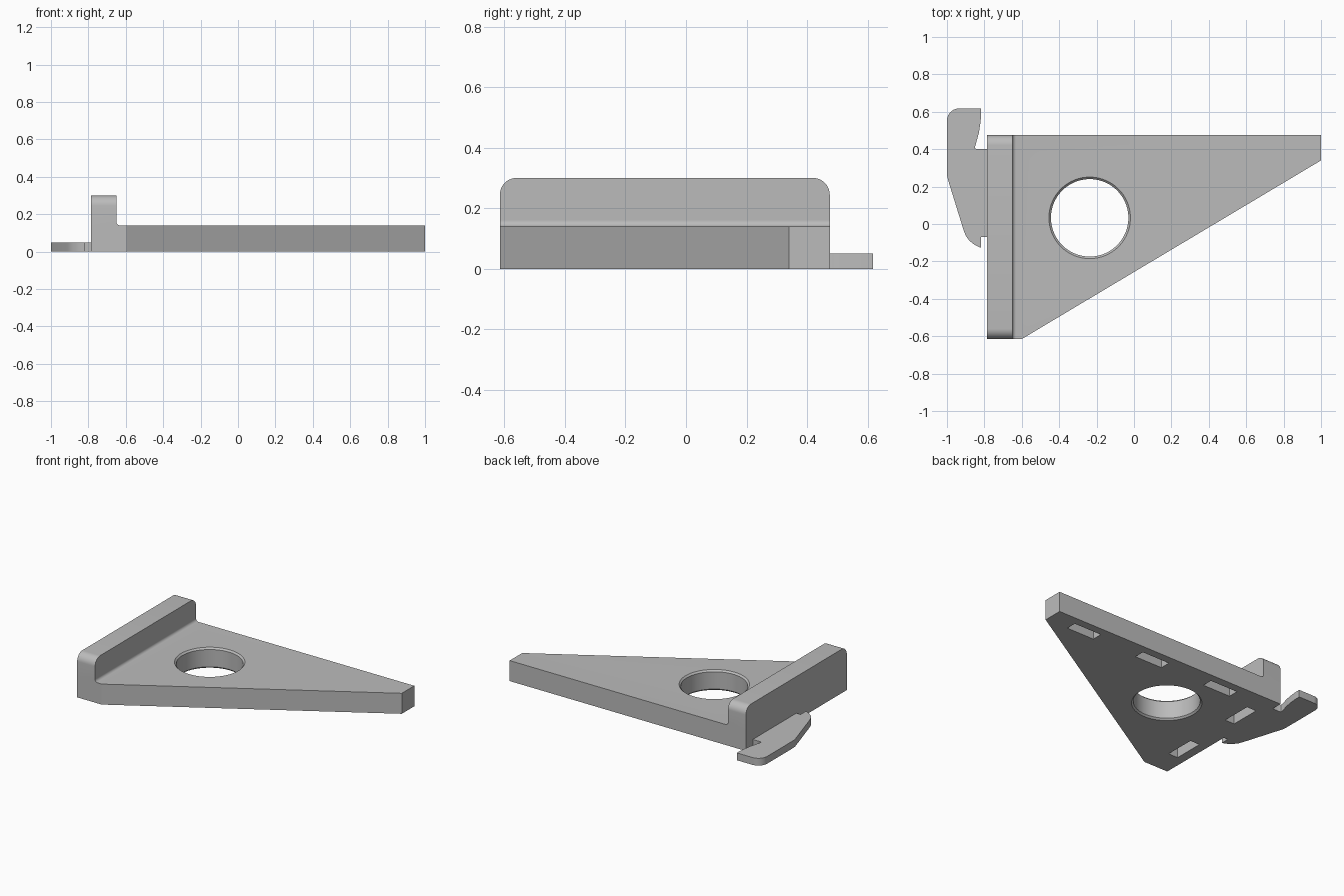
import bpy, bmesh, math
from mathutils import Vector

cube = bpy.data.objects.get("Cube")
if cube:
    bpy.data.objects.remove(cube, do_unlink=True)

grey = bpy.data.materials.new("plain grey")
grey.use_nodes = True
grey.diffuse_color = (0.5, 0.5, 0.5, 1)
grey.node_tree.nodes["Principled BSDF"].inputs["Base Color"].default_value = (0.5, 0.5, 0.5, 1)


def add_object(name, bm):
    bmesh.ops.recalc_face_normals(bm, faces=bm.faces)
    mesh = bpy.data.meshes.new(name)
    bm.to_mesh(mesh)
    bm.free()
    mesh.materials.append(grey)
    obj = bpy.data.objects.new(name, mesh)
    bpy.context.collection.objects.link(obj)
    return obj


def prism(name, points, axis, start, end):
    """Extrude a closed outline along x, y or z."""
    bm = bmesh.new()
    verts = []
    for p in points:
        co = list(p)
        co.insert(axis, start)
        verts.append(bm.verts.new(co))
    face = bm.faces.new(verts)
    geom = bmesh.ops.extrude_face_region(bm, geom=[face])["geom"]
    shift = Vector((0, 0, 0))
    shift[axis] = end - start
    bmesh.ops.translate(bm, vec=shift, verts=[g for g in geom if isinstance(g, bmesh.types.BMVert)])
    return add_object(name, bm)


def lathe(name, centre, profile, sides=96):
    """Stack of rings with caps."""
    bm = bmesh.new()
    rings = []
    for r, z in profile:
        angles = [2 * math.pi * i / sides for i in range(sides)]
        rings.append([bm.verts.new((centre[0] + r * math.cos(a), centre[1] + r * math.sin(a), z)) for a in angles])
    for a, b in zip(rings, rings[1:]):
        for i in range(sides):
            j = (i + 1) % sides
            bm.faces.new((a[i], a[j], b[j], b[i]))
    bm.faces.new(rings[0])
    bm.faces.new(rings[-1])
    return add_object(name, bm)


def arc(cx, cy, r, start, end, steps=10):
    angles = [math.radians(start + (end - start) * i / steps) for i in range(steps + 1)]
    return [(cx + r * math.cos(a), cy + r * math.sin(a)) for a in angles]


def combine(target, tool, operation):
    mod = target.modifiers.new(operation, "BOOLEAN")
    mod.operation, mod.object, mod.solver = operation, tool, "EXACT"
    bpy.context.view_layer.objects.active = target
    bpy.ops.object.modifier_apply(modifier=mod.name)
    bpy.data.objects.remove(tool, do_unlink=True)


def smooth(obj):
    bpy.ops.object.select_all(action="DESELECT")
    obj.select_set(True)
    bpy.context.view_layer.objects.active = obj
    bpy.ops.object.shade_smooth_by_angle(angle=math.radians(30))


LEFT, WALL, FRONT, BACK = -0.785, -0.65, -0.615, 0.475
THICK, TOP = 0.14, 0.30

# Triangular base plate
body = prism("bracket_body", [(LEFT, FRONT), (-0.6, FRONT), (1, 0.34), (1, BACK), (LEFT, BACK)], 2, 0, THICK)

# Upright flange with rounded top corners
r = 0.055
flange = [(FRONT, 0.08), (BACK, 0.08)]
flange += arc(BACK - r, TOP - r, r, 0, 90) + arc(FRONT + r, TOP - r, r, 90, 180)
combine(body, prism("flange", flange, 0, LEFT, WALL), "UNION")

# Fillet where the flange meets the plate
f = 0.02
fillet = [(WALL - 0.03, THICK - 0.03), (WALL + f, THICK - 0.03)]
fillet += arc(WALL + f, THICK + f, f, 270, 180, 8) + [(WALL - 0.03, THICK + f)]
combine(body, prism("fillet", fillet, 1, FRONT, BACK), "UNION")

# Round through hole, chamfered at both ends
c, hole_r = 0.011, 0.207
hole = [(hole_r + 2 * c, -c), (hole_r, c), (hole_r, THICK - c), (hole_r + 2 * c, THICK + c)]
combine(body, lathe("hole_cutter", (-0.237, 0.033), hole), "DIFFERENCE")

# Blind slots in the underside: three along the back, two along the flange
slots = [(x, 0.383, 0.105, 0.036) for x in (0.725, 0.175, -0.375)]
slots += [(-0.687, y, 0.036, 0.105) for y in (0.208, -0.337)]
for x, y, hx, hy in slots:
    outline = [(x - hx, y - hy), (x + hx, y - hy), (x + hx, y + hy), (x - hx, y + hy)]
    combine(body, prism("slot_cutter", outline, 2, -0.05, 0.1), "DIFFERENCE")
smooth(body)

# Thin hooked latch on the side
hook = [(LEFT, 0.40), (LEFT, -0.07), (-0.817, -0.07), (-0.817, -0.128),
        (-0.85, -0.113), (-0.88, -0.09), (-0.9, -0.062), (-0.912, -0.03),
        (-0.994, 0.235), (-0.999, 0.255), (-1, 0.275)]
hook += arc(-0.935, 0.553, 0.065, 180, 90)
hook += [(-0.817, 0.618), (-0.817, 0.585), (-0.821, 0.54), (-0.83, 0.485),
         (-0.85, 0.412), (-0.849, 0.404), (-0.842, 0.40)]
smooth(prism("side_hook", hook, 2, 0, 0.05))
